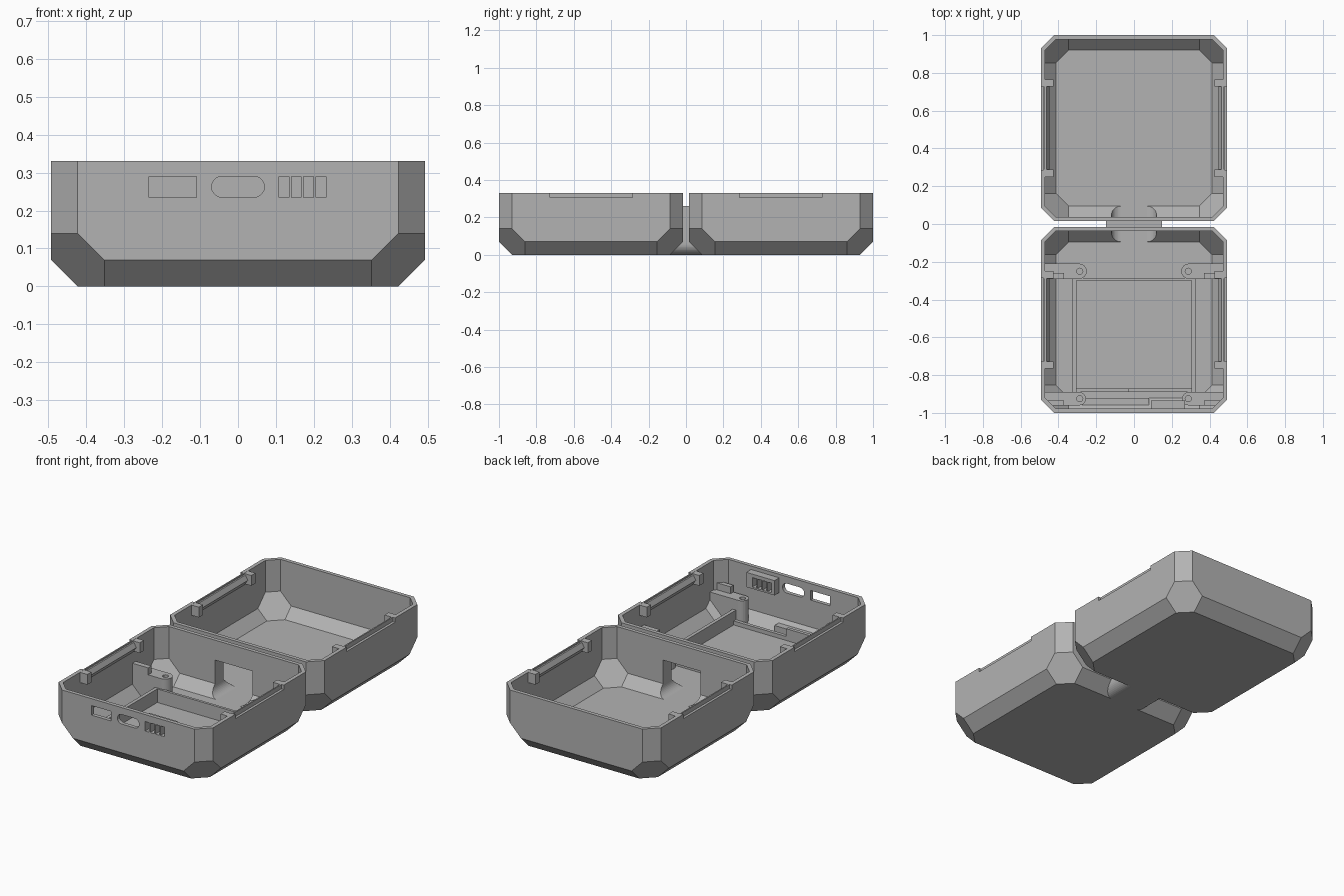
import bpy, bmesh, math
from mathutils import Vector, Matrix

if "Cube" in bpy.data.objects:
    bpy.data.objects.remove(bpy.data.objects["Cube"])

grey = bpy.data.materials.new("plain grey")
grey.use_nodes = True
grey.diffuse_color = (0.45, 0.45, 0.45, 1)
grey.node_tree.nodes["Principled BSDF"].inputs["Base Color"].default_value = grey.diffuse_color

HALF, HEIGHT, CHAMFER, WALL = 0.4925, 0.33, 0.07, 0.022
CENTRE = 1 - HALF
SIDES = (-1, 1)


def finish(bm, name):
    bmesh.ops.recalc_face_normals(bm, faces=bm.faces)
    mesh = bpy.data.meshes.new(name)
    bm.to_mesh(mesh)
    bm.free()
    mesh.materials.append(grey)
    obj = bpy.data.objects.new(name, mesh)
    bpy.context.collection.objects.link(obj)
    return obj


def box(name, x0, x1, y0, y1, z0, z1):
    bm = bmesh.new()
    size = Vector((abs(x1 - x0), abs(y1 - y0), z1 - z0))
    mid = Vector((x0 + x1, y0 + y1, z0 + z1)) / 2
    bmesh.ops.create_cube(bm, size=1, matrix=Matrix.Translation(mid) @ Matrix.Diagonal(size.to_4d()))
    return finish(bm, name)


def prism(name, points, direction):
    """Extrude a closed outline along a direction."""
    bm = bmesh.new()
    face = bm.faces.new([bm.verts.new(p) for p in points])
    new = bmesh.ops.extrude_face_region(bm, geom=[face])["geom"]
    bmesh.ops.translate(bm, vec=direction, verts=[v for v in new if isinstance(v, bmesh.types.BMVert)])
    return finish(bm, name)


def cylinder(name, x, y, z0, z1, radius):
    bm = bmesh.new()
    bmesh.ops.create_cone(bm, cap_ends=True, segments=24, radius1=radius, radius2=radius,
                          depth=z1 - z0, matrix=Matrix.Translation((x, y, (z0 + z1) / 2)))
    return finish(bm, name)


def arc(x, z, radius, start, end, steps=10):
    angles = [math.radians(start + (end - start) * i / steps) for i in range(steps + 1)]
    return [(x + radius * math.cos(a), z + radius * math.sin(a)) for a in angles]


def combine(target, tool, operation="DIFFERENCE"):
    mod = target.modifiers.new("cut", "BOOLEAN")
    mod.operation, mod.solver, mod.object = operation, "EXACT", tool
    bpy.context.view_layer.objects.active = target
    bpy.ops.object.modifier_apply(modifier=mod.name)
    bpy.data.objects.remove(tool)


def tub(name, side, inset, top):
    """Square block with chamfered uprights, chamfered base and faceted corners."""
    bm = bmesh.new()
    h = HALF - inset
    size = Vector((2 * h, 2 * h, top - inset))
    bmesh.ops.create_cube(bm, size=1, matrix=Matrix.Translation((0, 0, (top + inset) / 2)) @ Matrix.Diagonal(size.to_4d()))
    planes = []
    for s in SIDES:
        planes += [((s, 0, -1), HALF - CHAMFER), ((0, s, -1), HALF - CHAMFER)]
        for t in SIDES:
            planes += [((s, t, 0), 2 * HALF - CHAMFER), ((s, t, -1), 2 * HALF - 3 * CHAMFER)]
    for normal, dist in planes:
        n = Vector(normal)
        reach = dist / n.length - inset
        n.normalize()
        cut = bmesh.ops.bisect_plane(bm, geom=bm.verts[:] + bm.edges[:] + bm.faces[:], dist=1e-6,
                                     plane_co=n * reach, plane_no=n, clear_outer=True)["geom_cut"]
        bmesh.ops.edgeloop_fill(bm, edges=[e for e in cut if isinstance(e, bmesh.types.BMEdge)])
    bmesh.ops.translate(bm, vec=(0, side * CENTRE, 0), verts=bm.verts)
    return finish(bm, name)


def rounded_base(name, half_width, z0, z1, radius, reach):
    outline = [(half_width, z1), (-half_width, z1)]
    outline += arc(-half_width + radius, z0 + radius, radius, 180, 270)
    outline += arc(half_width - radius, z0 + radius, radius, 270, 360)
    return prism(name, [(x, -reach, z) for x, z in outline], (0, 2 * reach, 0))


# Two trays joined by a hollow bridge
case = tub("case", -1, 0, HEIGHT)
combine(case, tub("rear_tray", 1, 0, HEIGHT), "UNION")
combine(case, rounded_base("bridge", 0.148, 0, 0.26, 0.06, 0.085), "UNION")
for side in SIDES:
    combine(case, tub("cavity", side, WALL, HEIGHT + 0.1))
combine(case, rounded_base("tunnel", 0.12, WALL, 0.215, 0.05, 0.1))

# Notches along the side rims
for sx in SIDES:
    for sy in SIDES:
        combine(case, box("notch", sx * 0.478, sx * 0.52, sy * 0.286, sy * 0.728, 0.305, 0.4))

# Ventilation hood behind the front wall
combine(case, box("vent_hood", 0.09, 0.27, -0.985, -0.935, 0.225, 0.31), "UNION")

# Front openings: socket, rounded socket and four vents
combine(case, box("socket", -0.235, -0.11, -1.1, -0.9, 0.235, 0.29))
pill = arc(0.042, 0.2625, 0.0275, -90, 90) + arc(-0.042, 0.2625, 0.0275, 90, 270)
combine(case, prism("round_socket", [(x, -1.1, z) for x, z in pill], (0, 0.2, 0)))
for i in range(4):
    x = 0.108 + i * 0.0325
    combine(case, box("vent", x, x + 0.026, -1.1, -0.9, 0.235, 0.29))

# Snap rails and end stops inside the side rims
for sx, xname in ((-1, "right"), (1, "left")):
    for sy, yname in ((-1, "front"), (1, "rear")):
        wedge = [(sx * 0.476, 0.322), (sx * 0.462, 0.322), (sx * 0.447, 0.295), (sx * 0.476, 0.255)]
        prism(f"{yname}_{xname}_snap_rail", [(x, sy * 0.286, z) for x, z in wedge], (0, sy * 0.442, 0))
        for label, y in (("inner", 0.25), ("outer", 0.728)):
            box(f"{yname}_{xname}_{label}_stop", sx * 0.425, sx * 0.475,
                sy * y, sy * (y + 0.038), 0.27, 0.329)

# Screw posts in the front tray, trimmed to the tray's inside
for sx, xname in ((-1, "right"), (1, "left")):
    for yname, y, half in (("rear", -0.25, 0.04), ("front", -0.925, 0.035)):
        post = box(f"{yname}_{xname}_post", sx * 0.29, sx * 0.48, y - half, y + half, 0.012, 0.16)
        combine(post, cylinder("post_end", sx * 0.29, y, 0.012, 0.16, half), "UNION")
        combine(post, box("step", sx * 0.37, sx * 0.48, y - half, y - half / 4, 0.1, 0.2), "UNION")
        combine(post, cylinder("screw_hole", sx * 0.287, y, 0.06, 0.3, 0.016))
        combine(post, tub("trim", -1, WALL / 2, HEIGHT), "INTERSECT")
    # Side walls of the inner bay
    box(f"{xname}_bay_wall", sx * 0.305, sx * 0.325, -0.89, -0.29, 0.012, 0.1)

# Cross walls of the inner bay and the ledge in front of it
box("rear_bay_wall", -0.305, 0.305, -0.3, -0.285, 0.012, 0.1)
box("front_bay_wall", -0.305, 0.305, -0.89, -0.87, 0.012, 0.045)
box("front_bay_wall_raised", -0.305, -0.03, -0.89, -0.87, 0.03, 0.09)
ledge = box("front_ledge", -0.35, 0.08, -0.98, -0.92, 0.012, 0.06)
combine(ledge, tub("trim", -1, WALL / 2, HEIGHT), "INTERSECT")
